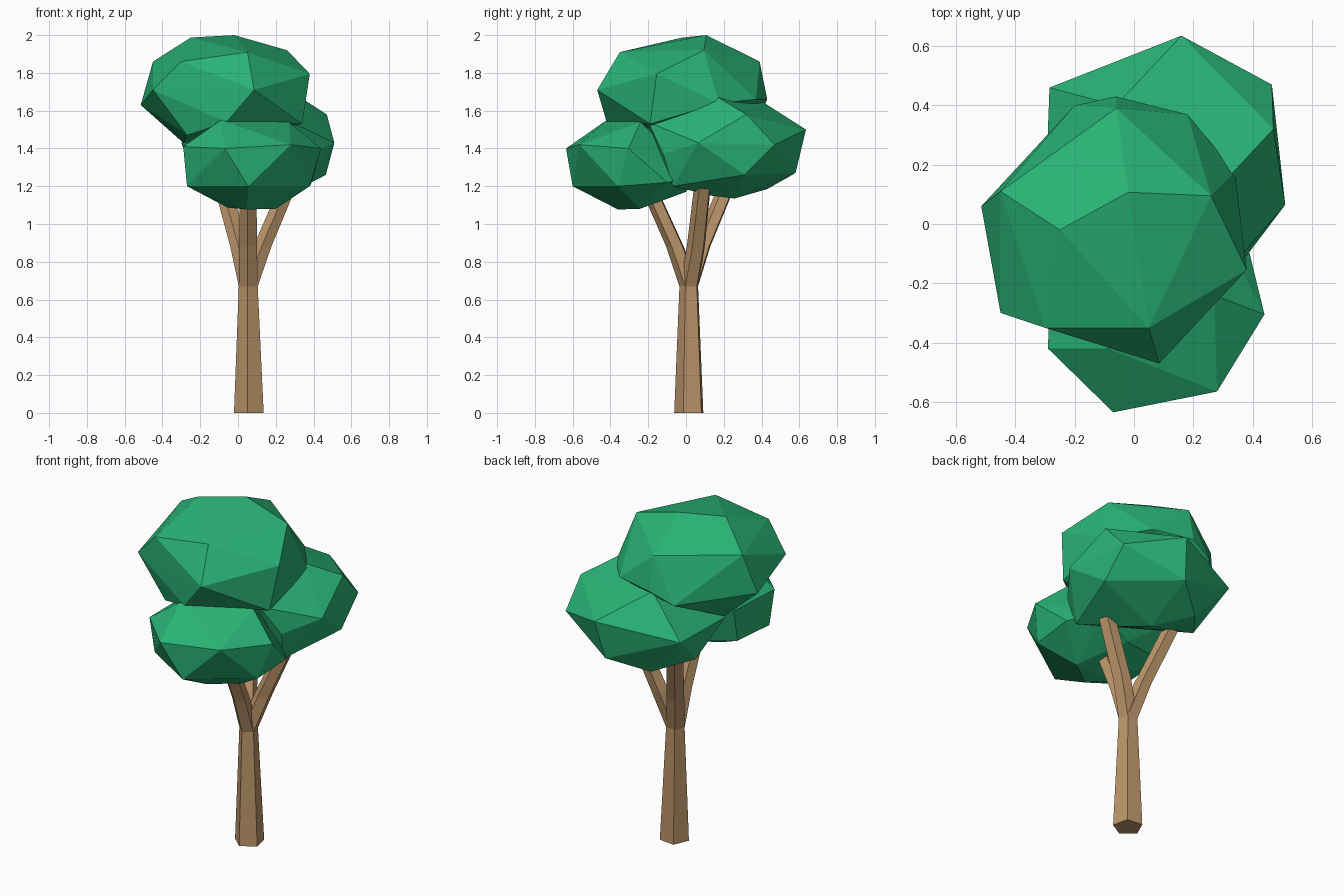
import bpy, bmesh, math


def material(name, rgb):
    m = bpy.data.materials.new(name)
    m.diffuse_color = (*rgb, 1)
    return m


BARK = material("bark_brown", (0.50, 0.30, 0.145))
LEAF = material("leaf_green", (0.022, 0.45, 0.18))


def finish(bm, name, mat):
    bmesh.ops.recalc_face_normals(bm, faces=bm.faces[:])
    me = bpy.data.meshes.new(name)
    bm.to_mesh(me)
    bm.free()
    me.materials.append(mat)
    ob = bpy.data.objects.new(name, me)
    bpy.context.collection.objects.link(ob)
    return ob


def tube(name, rings, sides=5, phase=48):
    """Five-sided limb through horizontal rings (x, y, z, radius)."""
    bm = bmesh.new()
    loops = []
    for x, y, z, r in rings:
        angles = [math.radians(phase + 360 * i / sides) for i in range(sides)]
        loops.append([bm.verts.new((x + r * math.cos(a), y + r * math.sin(a), z))
                      for a in angles])
    for lo, hi in zip(loops, loops[1:]):
        for i in range(sides):
            j = (i + 1) % sides
            bm.faces.new((lo[i], lo[j], hi[j], hi[i]))
    bm.faces.new(loops[0][::-1])
    bm.faces.new(loops[-1])
    return finish(bm, name, BARK)


def clump(name, points):
    """Faceted leaf clump: convex hull around a few corner points."""
    bm = bmesh.new()
    for p in points:
        bm.verts.new(p)
    res = bmesh.ops.convex_hull(bm, input=bm.verts[:])
    junk = {v for v in res["geom_interior"] + res["geom_unused"]
            if isinstance(v, bmesh.types.BMVert)}
    bmesh.ops.delete(bm, geom=list(junk), context='VERTS')
    return finish(bm, name, LEAF)


# Trunk and three bent branches
fork = (0.056, 0.018, 0.67, 0.053)
tube("trunk", [(0.060, 0.020, 0, 0.083), fork])
tube("front_branch", [fork, (0.055, -0.055, 0.88, 0.050), (0.055, -0.19, 1.18, 0.047)])
tube("left_branch", [fork, (0.008, 0.085, 0.88, 0.050), (-0.075, 0.21, 1.18, 0.048)])
tube("right_branch", [fork, (0.13, 0.055, 0.88, 0.051), (0.275, 0.092, 1.22, 0.047)])

# Top leaf clump
clump("top_leaves", [
    (-0.25, -0.02, 1.987), (-0.02, 0.107, 2.0), (0.26, 0.095, 1.92),
    (0.38, -0.155, 1.795), (0.05, -0.35, 1.91), (0.085, -0.47, 1.71),
    (-0.45, -0.30, 1.71), (-0.30, -0.35, 1.86), (-0.45, 0.11, 1.86),
    (-0.515, 0.06, 1.63), (-0.06, 0.39, 1.86), (-0.06, 0.43, 1.66),
    (-0.20, 0.40, 1.60), (0.18, 0.37, 1.66), (0.34, 0.175, 1.64),
    (0.34, -0.19, 1.53), (-0.27, -0.30, 1.47), (-0.06, -0.42, 1.54),
    (-0.29, 0.05, 1.43)])

# Lower front leaf clump
clump("front_leaves", [
    (-0.07, -0.635, 1.40), (0.28, -0.565, 1.42), (0.44, -0.305, 1.40),
    (-0.29, -0.42, 1.41), (0.055, -0.60, 1.20), (-0.27, -0.40, 1.20),
    (0.38, -0.36, 1.20), (0.045, -0.36, 1.077), (-0.055, -0.28, 1.087),
    (0.20, -0.245, 1.08), (0.39, -0.10, 1.22), (-0.27, -0.10, 1.22),
    (-0.09, -0.42, 1.55), (0.27, -0.24, 1.54), (-0.28, -0.05, 1.42),
    (0.05, 0.0, 1.17), (0.26, 0.05, 1.25)])

# Lower back leaf clump
clump("back_leaves", [
    (0.16, 0.635, 1.50), (0.465, 0.47, 1.42), (0.465, 0.31, 1.26),
    (0.47, 0.32, 1.58), (0.51, 0.065, 1.43), (0.37, -0.12, 1.37),
    (0.35, -0.07, 1.20), (0.125, 0.58, 1.27), (-0.285, 0.46, 1.425),
    (-0.225, 0.23, 1.225), (-0.07, 0.43, 1.185), (0.10, 0.257, 1.135),
    (0.20, 0.135, 1.15), (0.33, 0.17, 1.67), (-0.06, 0.40, 1.65),
    (-0.30, 0.06, 1.43), (0.28, -0.20, 1.54)])
